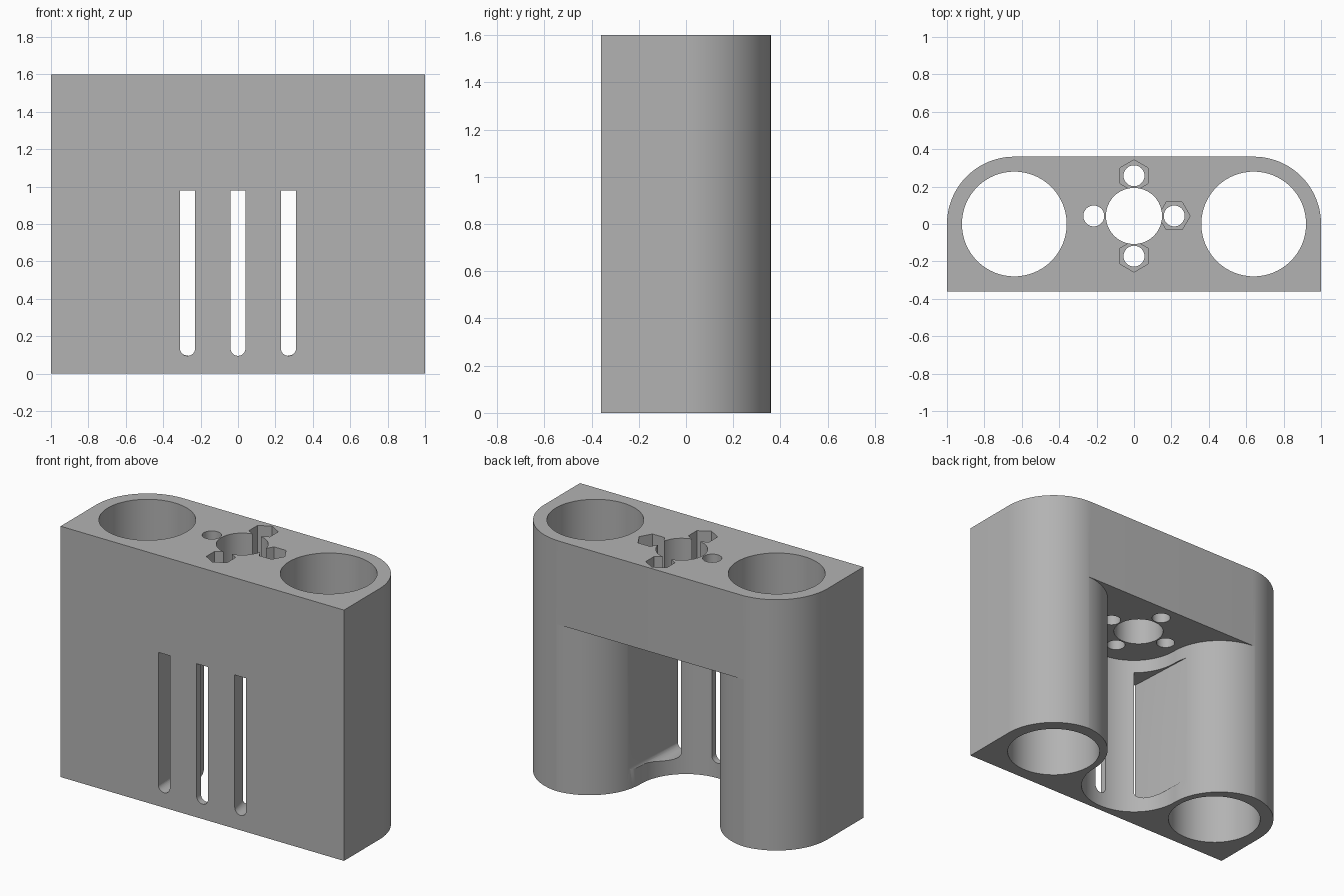
import bpy, bmesh
from math import sin, cos, radians, pi

cube = bpy.data.objects.get("Cube")
if cube:
    bpy.data.objects.remove(cube, do_unlink=True)

grey = bpy.data.materials.new("plain_grey")
grey.use_nodes = True
grey.diffuse_color = (0.45, 0.45, 0.45, 1)
grey.node_tree.nodes["Principled BSDF"].inputs["Base Color"].default_value = (0.45, 0.45, 0.45, 1)


def arc(cx, cy, r, start, end, steps=24):
    """Points along an arc, angles in degrees."""
    angles = [radians(start + (end - start) * i / steps) for i in range(steps + 1)]
    return [(cx + r * cos(a), cy + r * sin(a)) for a in angles]


def loft(name, lower, upper):
    """Closed solid between two matching rings of 3D points."""
    bm = bmesh.new()
    a = [bm.verts.new(p) for p in lower]
    b = [bm.verts.new(p) for p in upper]
    bm.faces.new(a)
    bm.faces.new(b)
    n = len(a)
    for i in range(n):
        j = (i + 1) % n
        bm.faces.new((a[i], a[j], b[j], b[i]))
    bmesh.ops.recalc_face_normals(bm, faces=bm.faces)
    mesh = bpy.data.meshes.new(name)
    bm.to_mesh(mesh)
    bm.free()
    mesh.materials.append(grey)
    obj = bpy.data.objects.new(name, mesh)
    bpy.context.collection.objects.link(obj)
    return obj


def prism(name, outline, z0, z1):
    return loft(name, [(x, y, z0) for x, y in outline], [(x, y, z1) for x, y in outline])


def cylinder(name, x, y, r, sides=64, z0=-0.1, z1=1.7, turn=0):
    return prism(name, arc(x, y, r, turn, turn + 360, sides)[:-1], z0, z1)


def slot_ring(x0, x1, y, z0=0.095, z1=0.98):
    """Flat-topped slot outline with a round bottom."""
    mid, half = (x0 + x1) / 2, (x1 - x0) / 2
    ring = [(mid + half * cos(a), y, z0 + 0.04 + 0.04 * sin(a))
            for a in [pi + pi * i / 16 for i in range(17)]]
    return ring + [(x1, y, z1), (x0, y, z1)]


def cut(body, cutter):
    cutter.hide_render = True
    mod = body.modifiers.new("cut", "BOOLEAN")
    mod.operation = "DIFFERENCE"
    mod.solver = "EXACT"
    mod.object = cutter
    bpy.context.view_layer.objects.active = body
    bpy.ops.object.modifier_apply(modifier=mod.name)
    bpy.data.objects.remove(cutter, do_unlink=True)


# Block with square front corners and round back corners
R = 0.36
outline = [(-1, -R), (1, -R)] + arc(0.64, 0, R, 0, 90) + arc(-0.64, 0, R, 90, 180)
body = prism("holder_body", outline, 0, 1.6)

# Open bay at the back, curving between the two tubes
bay = (arc(0.68, 0, R, 90, 180) + arc(0, 0, 0.32, 0, -180, 48)[1:]
       + arc(-0.68, 0, R, 0, 90)[1:] + [(-0.68, 0.6), (0.68, 0.6)])
cut(body, prism("bay_cutter", bay, -0.1, 1.066))

# Large tube holes
for side in (-1, 1):
    cut(body, cylinder("tube_cutter", side * 0.64, 0, 0.28, 96))

# Shaft hole with four screw holes and hexagonal nut pockets
SHAFT_Y = 0.043
cut(body, cylinder("shaft_cutter", 0, SHAFT_Y, 0.15))
for k in range(4):
    a = k * pi / 2
    x, y = 0.215 * cos(a), SHAFT_Y + 0.215 * sin(a)
    cut(body, cylinder("screw_cutter", x, y, 0.056, 32))
    cut(body, cylinder("nut_cutter", x, y, 0.085, 6, 1.33, 1.7, k * 90))

# Front slots: a straight one in the middle, flared ones beside it
cut(body, loft("slot_cutter", slot_ring(-0.04, 0.04, -0.5), slot_ring(-0.04, 0.04, 0)))
for side in (-1, 1):
    front = slot_ring(0.23, 0.31, -0.365)
    back = slot_ring(0.13, 0.335, 0.12)
    rings = [[(side * x, y, z) for x, y, z in ring] for ring in (front, back)]
    cut(body, loft("slot_cutter", *rings))

# Smooth curved walls, crisp edges
bpy.ops.object.select_all(action="DESELECT")
body.select_set(True)
bpy.context.view_layer.objects.active = body
bpy.ops.object.shade_smooth_by_angle(angle=radians(30))
